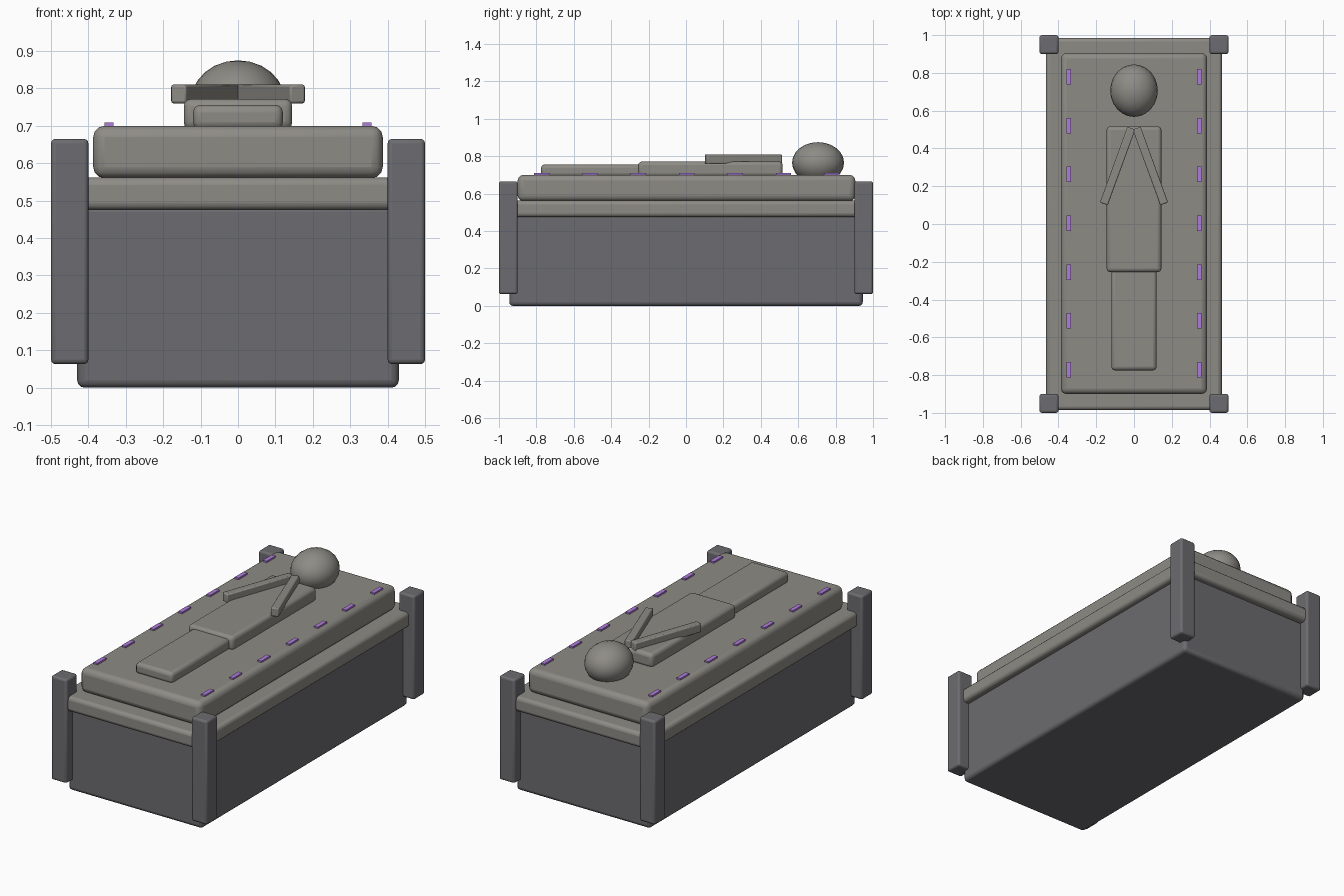
import bpy
import math

if "Cube" in bpy.data.objects:
    bpy.data.objects.remove(bpy.data.objects["Cube"])


def material(name, rgb):
    m = bpy.data.materials.new(name)
    m.diffuse_color = (*rgb, 1)
    m.use_nodes = True
    m.node_tree.nodes["Principled BSDF"].inputs["Base Color"].default_value = m.diffuse_color
    return m


dark_stone = material("dark_stone", (0.15, 0.148, 0.16))
pale_stone = material("pale_stone", (0.27, 0.26, 0.235))
purple = material("purple_inlay", (0.42, 0.2, 0.7))


def block(name, x, y, z, mat, bevel=0.0, segments=3):
    """Bevelled box given (min, max) ranges on each axis."""
    bpy.ops.mesh.primitive_cube_add(size=1, location=[sum(r) / 2 for r in (x, y, z)])
    ob = bpy.context.object
    ob.name = name
    ob.scale = [r[1] - r[0] for r in (x, y, z)]
    bpy.ops.object.transform_apply(location=False, rotation=False, scale=True)
    ob.data.materials.append(mat)
    if bevel:
        b = ob.modifiers.new("bevel", 'BEVEL')
        b.width = bevel
        b.segments = segments
        bpy.ops.object.shade_smooth_by_angle(angle=math.radians(35))
    return ob


# Tomb chest and its stacked slabs
block("chest", (-0.43, 0.43), (-0.945, 0.945), (0, 0.49), dark_stone, 0.02)
block("lid", (-0.465, 0.465), (-0.985, 0.985), (0.475, 0.562), pale_stone, 0.02)
block("upper_slab", (-0.387, 0.387), (-0.9, 0.905), (0.56, 0.70), pale_stone, 0.03)

# Corner posts
for sx in (-1, 1):
    for sy in (-1, 1):
        x, y = sx * 0.45, sy * 0.95
        block("corner_post", (x - 0.05, x + 0.05), (y - 0.05, y + 0.05),
              (0.063, 0.665), dark_stone, 0.012)

# Reclining effigy: torso, legs, head
block("effigy_torso", (-0.145, 0.145), (-0.255, 0.517), (0.69, 0.772), pale_stone, 0.02)
block("effigy_legs", (-0.12, 0.12), (-0.775, -0.235), (0.69, 0.756), pale_stone, 0.02)
bpy.ops.mesh.primitive_uv_sphere_add(segments=24, ring_count=12, radius=1,
                                     location=(0, 0.706, 0.765))
head = bpy.context.object
head.name = "effigy_head"
head.scale = (0.126, 0.139, 0.11)
head.data.materials.append(pale_stone)
bpy.ops.object.shade_smooth()

# Arms meeting in a V on the chest
for s in (-1, 1):
    arm = block("effigy_arm", (-0.022, 0.022), (-0.213, 0.213), (0.76, 0.81),
                pale_stone, 0.006, 2)
    arm.location = (s * 0.087, 0.307, 0.785)
    arm.rotation_euler.z = s * math.radians(20)

# Glowing inlays along both edges
for s in (-1, 1):
    for i in range(7):
        x, y = s * 0.345, 0.004 + (i - 3) * 0.2585
        block("edge_inlay", (x - 0.0125, x + 0.0125), (y - 0.041, y + 0.041),
              (0.692, 0.709), purple)
